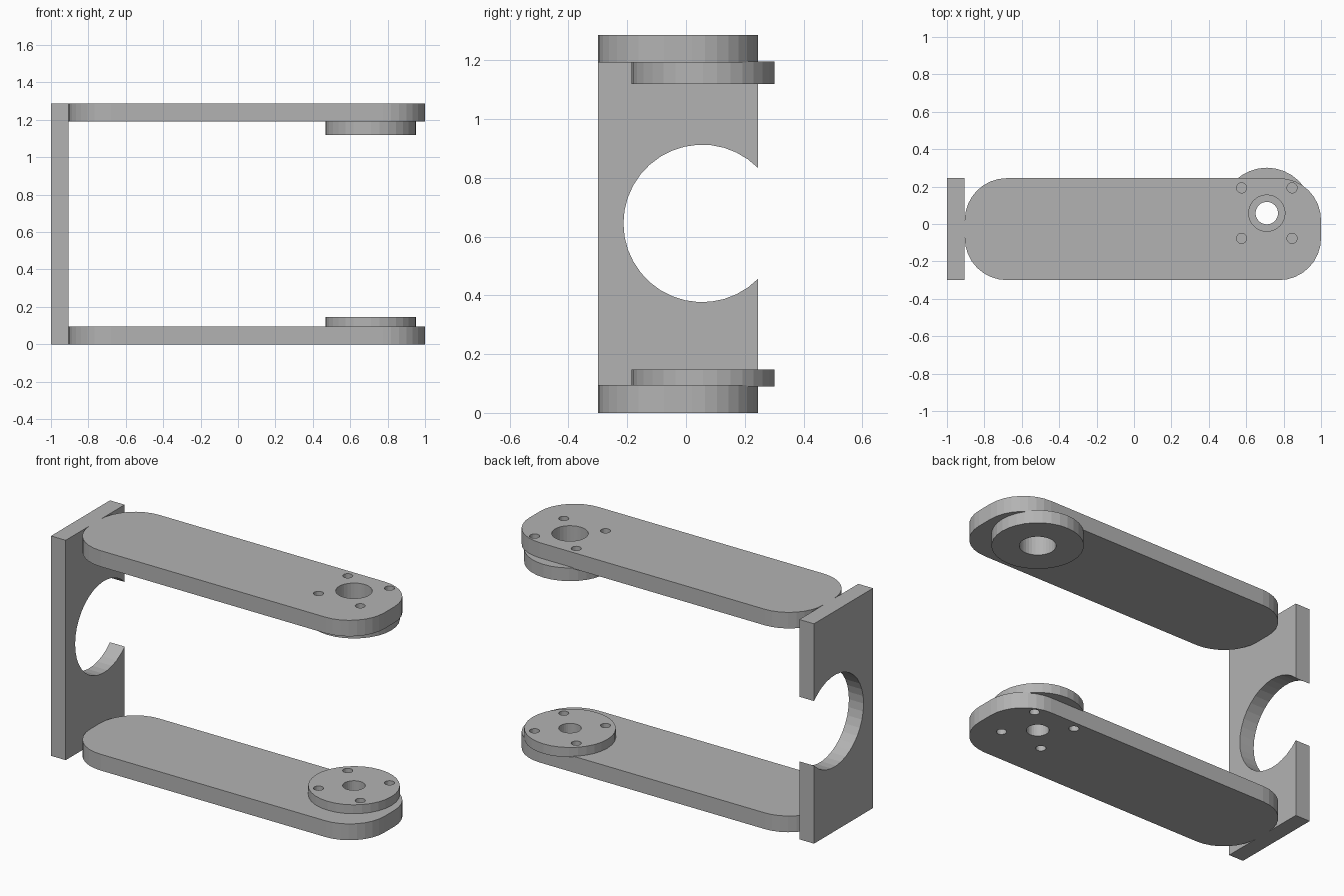
import bpy
from math import sin, cos, pi, acos, radians

cube = bpy.data.objects.get("Cube")
if cube:
    bpy.data.objects.remove(cube)

grey = bpy.data.materials.new("plain grey")
grey.use_nodes = True
GREY = (0.45, 0.45, 0.45, 1)
grey.diffuse_color = GREY
grey.node_tree.nodes["Principled BSDF"].inputs["Base Color"].default_value = GREY

BACK, FRONT = 0.245, -0.3
WALL_IN, TIP, HEIGHT = -0.905, 1.0, 1.286
PIVOT = (0.71, 0.058)


def arc(center, r, start=0, end=2 * pi, steps=32, closed=True):
    count = steps if closed else steps + 1
    angles = [start + (end - start) * i / steps for i in range(count)]
    return [(center[0] + r * cos(a), center[1] + r * sin(a)) for a in angles]


def plate(name, loops, low, high, rotation=(0, 0, 0), axis=2):
    """Extrude a filled outline with holes from low to high along an axis."""
    curve = bpy.data.curves.new(name, "CURVE")
    curve.dimensions = "2D"
    curve.fill_mode = "BOTH"
    curve.extrude = (high - low) / 2
    for loop in loops:
        spline = curve.splines.new("POLY")
        spline.points.add(len(loop) - 1)
        for point, (u, v) in zip(spline.points, loop):
            point.co = (u, v, 0, 1)
        spline.use_cyclic_u = True
        spline.use_smooth = False
    source = bpy.data.objects.new(name + "_profile", curve)
    bpy.context.scene.collection.objects.link(source)
    bpy.context.view_layer.update()
    graph = bpy.context.evaluated_depsgraph_get()
    mesh = bpy.data.meshes.new_from_object(source.evaluated_get(graph))
    bpy.data.objects.remove(source)
    mesh.materials.clear()
    mesh.materials.append(grey)
    mesh.shade_flat()
    obj = bpy.data.objects.new(name, mesh)
    bpy.context.scene.collection.objects.link(obj)
    obj.rotation_euler = rotation
    obj.location[axis] = (low + high) / 2
    return obj


# Arm outline: a long bar with rounded corners
R = 0.225
corners = [(TIP - R, BACK - R), (WALL_IN + R, BACK - R),
           (WALL_IN + R, FRONT + R), (TIP - R, FRONT + R)]
arm = []
for i, corner in enumerate(corners):
    arm += arc(corner, R, i * pi / 2, (i + 1) * pi / 2, 8, False)

# Pivot holes and the four screw holes around them
disc = arc(PIVOT, 0.243)
small_bore = arc(PIVOT, 0.06)
large_bore = arc(PIVOT, 0.097)
screws = [arc((PIVOT[0] + sx * 0.135, PIVOT[1] + sy * 0.135), 0.027, steps=20)
          for sx in (-1, 1) for sy in (-1, 1)]

plate("lower_arm", [arm, small_bore] + screws, 0, 0.095)
plate("lower_disc", [disc, small_bore] + screws, 0.09, 0.147)
plate("upper_arm", [arm, large_bore] + screws, 1.192, HEIGHT)
plate("upper_disc", [disc, large_bore], 1.12, 1.197)

# End wall with a round cut-out open at the back
center, radius = (0.055, 0.645), 0.268
opening = acos((BACK - center[0]) / radius)
wall = [(BACK, HEIGHT), *arc(center, radius, opening, 2 * pi - opening, 28, False),
        (BACK, 0), (FRONT, 0), (FRONT, HEIGHT)]
plate("end_wall", [wall], -1, WALL_IN, (radians(90), 0, radians(90)), 0)
